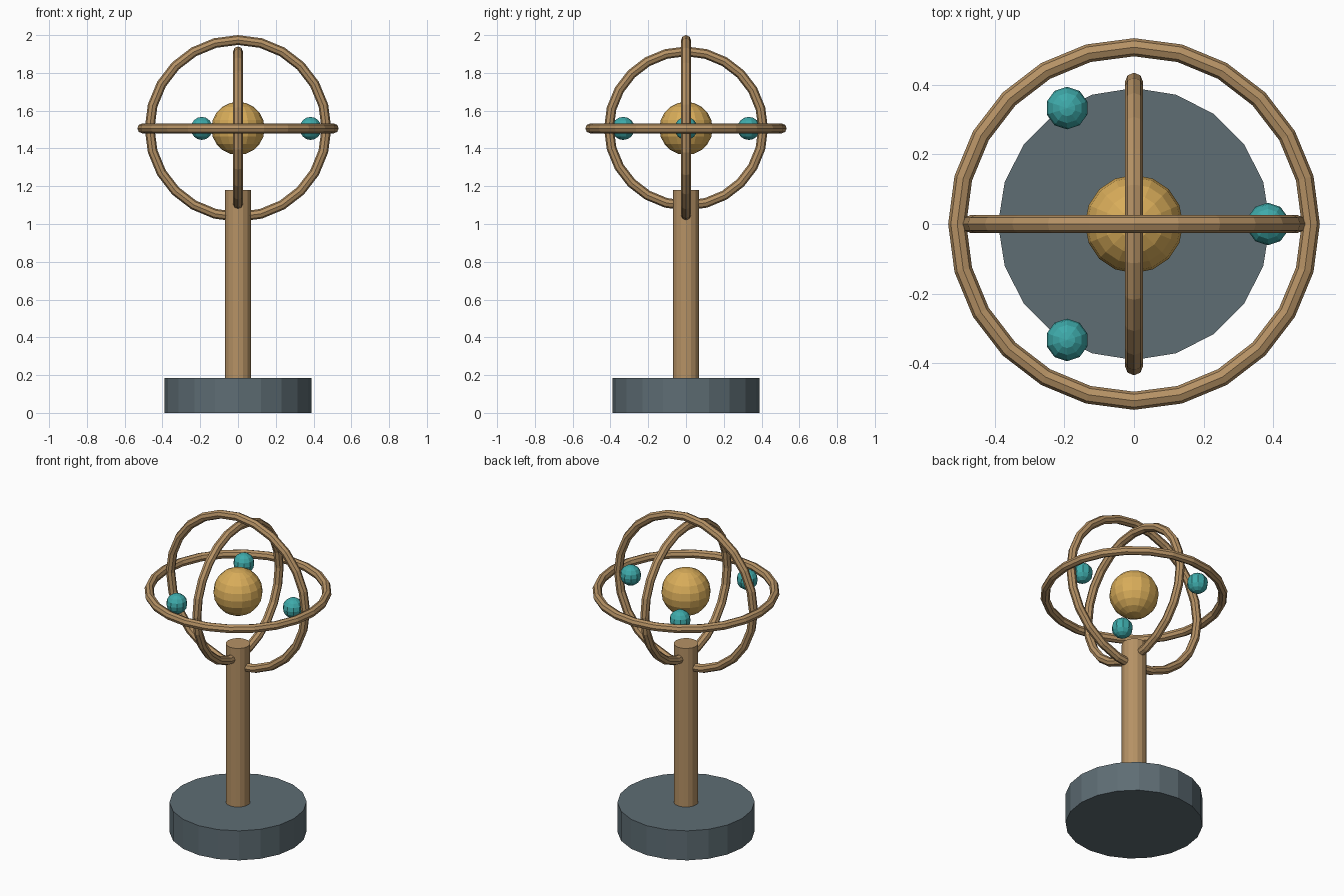
import bpy, bmesh, math
from mathutils import Matrix, Vector

if "Cube" in bpy.data.objects:
    bpy.data.objects.remove(bpy.data.objects["Cube"])

CENTRE = 1.506  # height of the ring and sphere centre


def material(name, rgb):
    m = bpy.data.materials.new(name)
    lin = [(c / 255 / 12.92) if c < 11 else ((c / 255 + 0.055) / 1.055) ** 2.4 for c in rgb]
    m.diffuse_color = (*lin, 1)
    m.use_nodes = True
    m.node_tree.nodes["Principled BSDF"].inputs["Base Color"].default_value = m.diffuse_color
    return m


bronze = material("bronze", (182, 146, 101))
gold = material("gold", (217, 173, 90))
teal = material("teal", (62, 170, 170))
slate = material("slate", (94, 109, 116))


def finish(name, bm, mat):
    bmesh.ops.recalc_face_normals(bm, faces=bm.faces)
    me = bpy.data.meshes.new(name)
    bm.to_mesh(me)
    bm.free()
    me.materials.append(mat)
    ob = bpy.data.objects.new(name, me)
    bpy.context.collection.objects.link(ob)
    return ob


def cylinder(name, radius, z0, z1, sides, mat):
    bm = bmesh.new()
    bmesh.ops.create_cone(bm, cap_ends=True, segments=sides, radius1=radius, radius2=radius,
                          depth=z1 - z0, matrix=Matrix.Translation((0, 0, (z0 + z1) / 2)))
    return finish(name, bm, mat)


def ball(name, radius, loc, segs, rings, mat):
    bm = bmesh.new()
    bmesh.ops.create_uvsphere(bm, u_segments=segs, v_segments=rings, radius=radius,
                              matrix=Matrix.Translation(loc))
    return finish(name, bm, mat)


def ring(name, major, minor, rotation, mat, segs=24, sides=8):
    bm = bmesh.new()
    loops = []
    for i in range(segs):
        a = math.tau * i / segs
        loop = []
        for j in range(sides):
            b = math.tau * j / sides
            r = major + minor * math.cos(b)
            p = Vector((r * math.cos(a), r * math.sin(a), minor * math.sin(b)))
            loop.append(bm.verts.new(rotation @ p + Vector((0, 0, CENTRE))))
        loops.append(loop)
    for i in range(segs):
        p, q = loops[i], loops[(i + 1) % segs]
        for j in range(sides):
            k = (j + 1) % sides
            bm.faces.new((p[j], q[j], q[k], p[k]))
    return finish(name, bm, mat)


# Stand
cylinder("base", 0.39, 0, 0.185, 20, slate)
cylinder("post", 0.07, 0.185, 1.18, 16, bronze)

# Three nested rings, one in each plane
ring("horizontal_ring", 0.507, 0.026, Matrix.Identity(3), bronze)
ring("front_ring", 0.468, 0.026, Matrix.Rotation(math.pi / 2, 3, 'X'), bronze)
ring("side_ring", 0.408, 0.026, Matrix.Rotation(math.pi / 2, 3, 'Y'), bronze)

# Central sphere with three small spheres around it
ball("central_sphere", 0.141, (0, 0, CENTRE), 16, 10, gold)
for i in range(3):
    a = math.tau * i / 3
    ball(f"small_sphere_{i + 1}", 0.061,
         (0.384 * math.cos(a), 0.384 * math.sin(a), CENTRE), 10, 8, teal)
